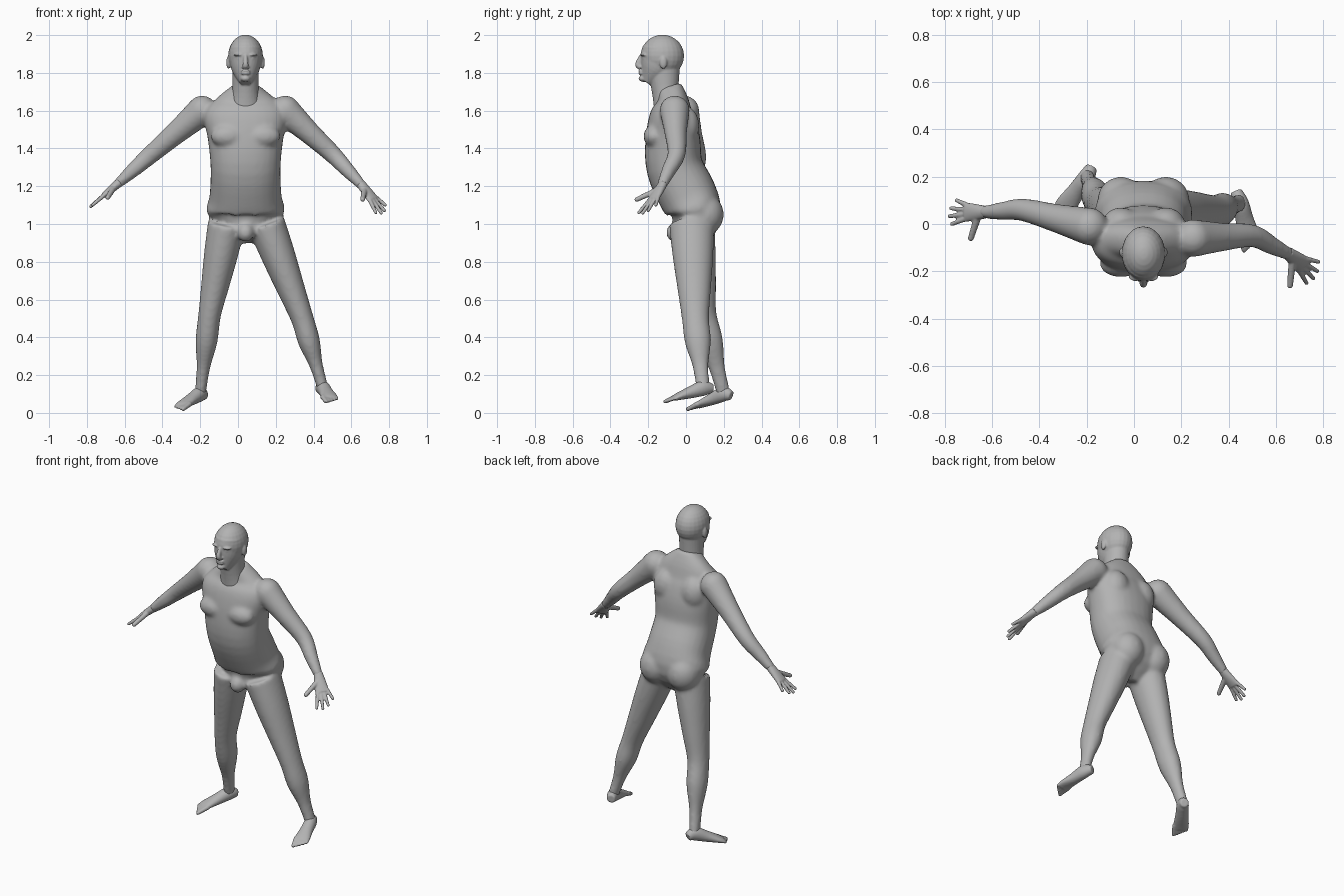
import bpy, bmesh, math
from mathutils import Vector, Matrix

cube = bpy.data.objects.get("Cube")
if cube:
    bpy.data.objects.remove(cube, do_unlink=True)

grey = (0.45, 0.45, 0.45, 1)
skin = bpy.data.materials.new("grey skin")
skin.use_nodes = True
skin.diffuse_color = grey
skin.node_tree.nodes["Principled BSDF"].inputs["Base Color"].default_value = grey

MIDDLE = 0.04
LEVEL = Vector((1, 0, 0))


def smooth_path(stations, steps=4):
    """Catmull-Rom interpolation of position and both radii."""
    points = [Vector(station) for station in stations]
    points = [points[0]] + points + [points[-1]]
    path = []
    for before, start, end, after in zip(points, points[1:], points[2:], points[3:]):
        for step in range(steps):
            t = step / steps
            bend = before * 2 - start * 5 + end * 4 - after
            twist = start * 3 - before - end * 3 + after
            path.append(start + ((end - before) * t + bend * t * t + twist * t ** 3) / 2)
    return path + [points[-1]]


def loft(bm, stations, across, square=1, sides=28):
    """Closed tube through stations of (x, y, z, width radius, depth radius)."""
    path = smooth_path(stations)
    centres = [Vector(station[:3]) for station in path]
    rings = []
    for i, centre in enumerate(centres):
        ahead = centres[min(i + 1, len(centres) - 1)]
        behind = centres[max(i - 1, 0)]
        tangent = (ahead - behind).normalized()
        wide = (across - tangent * across.dot(tangent)).normalized()
        deep = tangent.cross(wide)
        ring = []
        for k in range(sides):
            angle = math.tau * k / sides
            c, s = math.cos(angle), math.sin(angle)
            c = math.copysign(abs(c) ** square, c) * path[i][3]
            s = math.copysign(abs(s) ** square, s) * path[i][4]
            ring.append(bm.verts.new(centre + wide * c + deep * s))
        rings.append(ring)
    for low, high in zip(rings, rings[1:]):
        for k in range(sides):
            bm.faces.new((low[k - 1], low[k], high[k], high[k - 1]))
    bm.faces.new(rings[0])
    bm.faces.new(rings[-1])


def limb(bm, start, bend, end, radii, across, depth=1):
    """Tube along two bones, with the radii spread evenly over them."""
    stations = []
    for i, radius in enumerate(radii):
        t = 2 * i / (len(radii) - 1)
        place = start.lerp(bend, t) if t < 1 else bend.lerp(end, t - 1)
        stations.append((*place, radius, radius * depth))
    loft(bm, stations, across)


def column(bm, rows, square=1):
    """Upright tube on the body's middle from rows of (y, z, width, depth)."""
    loft(bm, [(MIDDLE, *row) for row in rows], LEVEL, square)


def ball(bm, place, radii):
    matrix = Matrix.Translation(place) @ Matrix.Diagonal((*radii, 1))
    bmesh.ops.create_uvsphere(bm, u_segments=24, v_segments=14, radius=1, matrix=matrix)


def digit(bm, base, tip, radius, across):
    """Tapered finger or toe with a round end."""
    thin = radius * 0.75
    loft(bm, [(*base, radius, radius), (*tip, thin, thin)], across, sides=12)
    ball(bm, tip, (thin, thin, thin))


def fuse(name, bm, voxel, rounds):
    """Melt overlapping volumes into one smooth skin."""
    bmesh.ops.recalc_face_normals(bm, faces=bm.faces)
    mesh = bpy.data.meshes.new(name)
    bm.to_mesh(mesh)
    bm.free()
    mesh.materials.append(skin)
    part = bpy.data.objects.new(name, mesh)
    bpy.context.collection.objects.link(part)
    remesh = part.modifiers.new("fuse", "REMESH")
    remesh.mode = "VOXEL"
    remesh.voxel_size = voxel
    remesh.use_smooth_shade = True
    soften = part.modifiers.new("soften", "SMOOTH")
    soften.factor = 0.5
    soften.iterations = rounds


def build_hand(name, wrist, index, little, thumb):
    bm = bmesh.new()
    across = (little - index).normalized()
    reach = (index.lerp(little, 0.5) - wrist).normalized()
    palm = wrist.lerp(index.lerp(little, 0.5), 0.6)
    loft(bm, [(*(wrist - reach * 0.02), 0.026, 0.024), (*wrist.lerp(palm, 0.5), 0.036, 0.02),
              (*palm, 0.042, 0.015)], across)
    # The middle fingers reach further than the outer ones
    for i in range(4):
        tip = index.lerp(little, i / 3) + reach * 0.025 * math.sin(math.pi * i / 3)
        digit(bm, wrist.lerp(tip, 0.45), tip, 0.012, across)
    digit(bm, wrist.lerp(palm, 0.2), thumb, 0.017, reach)
    fuse(name, bm, 0.005, 2)


def build_foot(name, ankle, heel, toe, inward):
    bm = bmesh.new()
    front = heel.lerp(toe, 0.75) + Vector((0, 0, 0.01))
    ahead = toe - front
    across = Vector((ahead.y, -ahead.x, 0)).normalized() * inward
    loft(bm, [(*heel, 0.025, 0.025), (*ankle, 0.035, 0.04), (*ankle.lerp(front, 0.5), 0.038, 0.032),
              (*front, 0.046, 0.02), (*front.lerp(toe, 0.4), 0.042, 0.015)], across)
    # Five toes shrink from the inner side outwards
    for i in range(5):
        shift = across * 0.018 * (2 - i)
        digit(bm, front + shift, toe + shift - ahead * i / 8, 0.015 - i / 800, across)
    fuse(name, bm, 0.006, 3)


# Torso
body = bmesh.new()
column(body, [
    (0, 0.92, 0.06, 0.07), (0.045, 1.05, 0.2, 0.135), (0.01, 1.15, 0.19, 0.155),
    (-0.06, 1.3, 0.185, 0.15), (-0.07, 1.45, 0.2, 0.145), (-0.075, 1.57, 0.22, 0.12),
    (-0.07, 1.65, 0.17, 0.085), (-0.09, 1.73, 0.07, 0.065)], square=0.88)
for side in (-1, 1):
    across_body = MIDDLE + side * 0.095
    ball(body, (across_body, -0.17, 1.465), (0.09, 0.055, 0.06))    # chest
    ball(body, (across_body, 0.1, 1.05), (0.1, 0.1, 0.11))          # buttock
    ball(body, (across_body, 0, 1.52), (0.08, 0.07, 0.1))           # shoulder blade
ball(body, (MIDDLE, -0.06, 0.955), (0.045, 0.045, 0.05))            # groin

# Limbs: both sides share thickness and differ only in pose
pose = {
    "right": dict(
        inward=-1,
        shoulder=(-0.19, -0.01, 1.6), elbow=(-0.47, 0.06, 1.36), wrist=(-0.64, 0.05, 1.21),
        index=(-0.77, 0, 1.1), little=(-0.75, 0.1, 1.12), thumb=(-0.69, -0.06, 1.14),
        hip=(-0.06, 0.03, 1), knee=(-0.15, 0.09, 0.52), ankle=(-0.2, 0.2, 0.1),
        heel=(-0.18, 0.24, 0.09), toe=(-0.32, 0.03, 0.02)),
    "left": dict(
        inward=1,
        shoulder=(0.25, -0.06, 1.6), elbow=(0.5, -0.05, 1.37), wrist=(0.66, -0.13, 1.2),
        index=(0.73, -0.25, 1.06), little=(0.78, -0.16, 1.1), thumb=(0.66, -0.26, 1.13),
        hip=(0.15, 0.03, 1), knee=(0.34, 0.05, 0.5), ankle=(0.45, 0.09, 0.13),
        heel=(0.43, 0.14, 0.13), toe=(0.5, -0.1, 0.06)),
}
arm_radii = (0.08, 0.06, 0.048, 0.039, 0.026)
leg_radii = (0.1, 0.09, 0.075, 0.06, 0.058, 0.036, 0.03)
for side, joints in pose.items():
    inward = joints.pop("inward")
    at = {joint: Vector(place) for joint, place in joints.items()}
    limb(body, at["shoulder"], at["elbow"], at["wrist"], arm_radii, Vector((0, 1, 0)))
    ball(body, at["shoulder"], (0.08, 0.08, 0.08))
    limb(body, at["hip"], at["knee"], at["ankle"], leg_radii, LEVEL, depth=1.2)
    build_hand(side + "_hand", at["wrist"], at["index"], at["little"], at["thumb"])
    build_foot(side + "_foot", at["ankle"], at["heel"], at["toe"], inward)
fuse("body", body, 0.011, 8)

# Head and neck
head = bmesh.new()
column(head, [(-0.1, 1.62, 0.085, 0.07), (-0.11, 1.7, 0.07, 0.07), (-0.12, 1.85, 0.07, 0.09)])
column(head, [(-0.21, 1.75, 0.03, 0.03), (-0.17, 1.81, 0.07, 0.08),
              (-0.14, 1.87, 0.085, 0.105), (-0.13, 1.93, 0.085, 0.1)])
ball(head, (MIDDLE, -0.125, 1.89), (0.092, 0.115, 0.112))           # skull
loft(head, [(MIDDLE, -0.235, 1.89, 0.01, 0.012), (MIDDLE, -0.255, 1.845, 0.015, 0.015),
            (MIDDLE, -0.24, 1.83, 0.02, 0.014)], LEVEL)             # nose
ball(head, (MIDDLE, -0.225, 1.77), (0.026, 0.026, 0.018))           # chin
for lip in (1.797, 1.81):
    ball(head, (MIDDLE, -0.238, lip), (0.026, 0.014, 0.006))
for side in (-1, 1):
    socket = MIDDLE + side * 0.034
    ball(head, (socket, -0.222, 1.896), (0.03, 0.02, 0.008))        # brow
    ball(head, (socket, -0.217, 1.877), (0.014, 0.014, 0.009))      # eye
    ball(head, (MIDDLE + side * 0.09, -0.12, 1.855), (0.012, 0.02, 0.034))  # ear
fuse("head", head, 0.005, 3)
